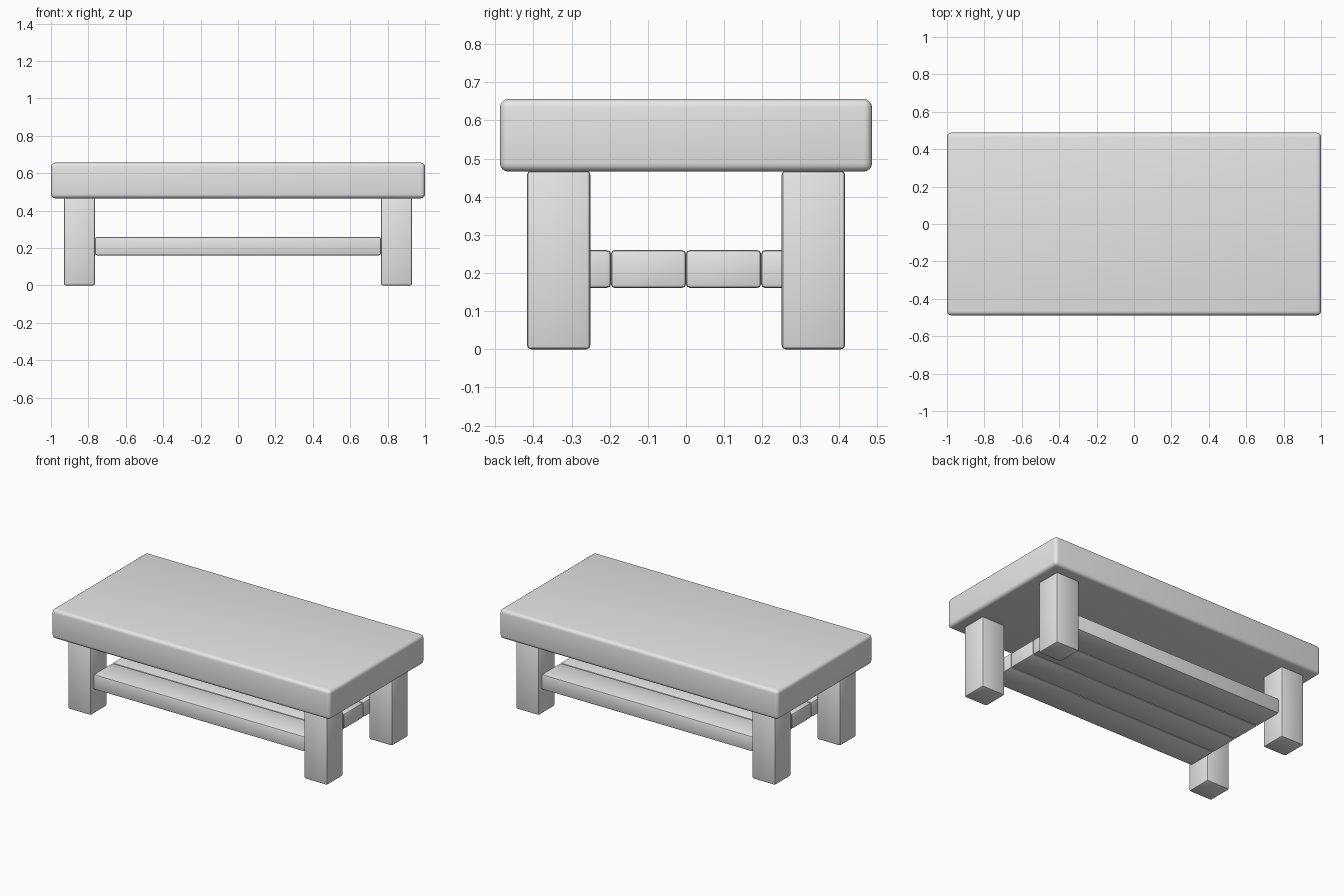
import bpy

cube = bpy.data.objects.get("Cube")
if cube:
    bpy.data.objects.remove(cube, do_unlink=True)

# Single plain finish
grey = bpy.data.materials.new("light_grey")
grey.use_nodes = True
colour = (0.8, 0.8, 0.8, 1)
grey.diffuse_color = colour
grey.node_tree.nodes["Principled BSDF"].inputs["Base Color"].default_value = colour


def rounded_box(name, low, high, radius, segments):
    """Box between two corners with rounded edges."""
    centre = [(a + b) / 2 for a, b in zip(low, high)]
    bpy.ops.mesh.primitive_cube_add(size=1, location=centre)
    box = bpy.context.object
    box.name = name
    box.scale = [b - a for a, b in zip(low, high)]
    bpy.ops.object.transform_apply(location=False, rotation=False, scale=True)
    bevel = box.modifiers.new("rounded_edges", "BEVEL")
    bevel.width = radius
    bevel.segments = segments
    bpy.ops.object.modifier_apply(modifier=bevel.name)
    bpy.ops.object.shade_smooth_by_angle()
    box.data.materials.append(grey)
    return box


# Thick top
rounded_box("table_top", (-1, -0.488, 0.466), (1, 0.488, 0.656), 0.022, 4)

# Four square legs
for side, sx in (("right", -1), ("left", 1)):
    for end, sy in (("front", -1), ("back", 1)):
        xs = sorted((sx * 0.765, sx * 0.931))
        ys = sorted((sy * 0.251, sy * 0.417))
        rounded_box(f"{end}_{side}_leg", (xs[0], ys[0], 0), (xs[1], ys[1], 0.468), 0.01, 2)

# Lower shelf of four planks
width = 0.197
for i in range(4):
    y = (i - 2) * width
    rounded_box(f"shelf_plank_{i + 1}", (-0.764, y, 0.161), (0.764, y + width, 0.26), 0.01, 2)
